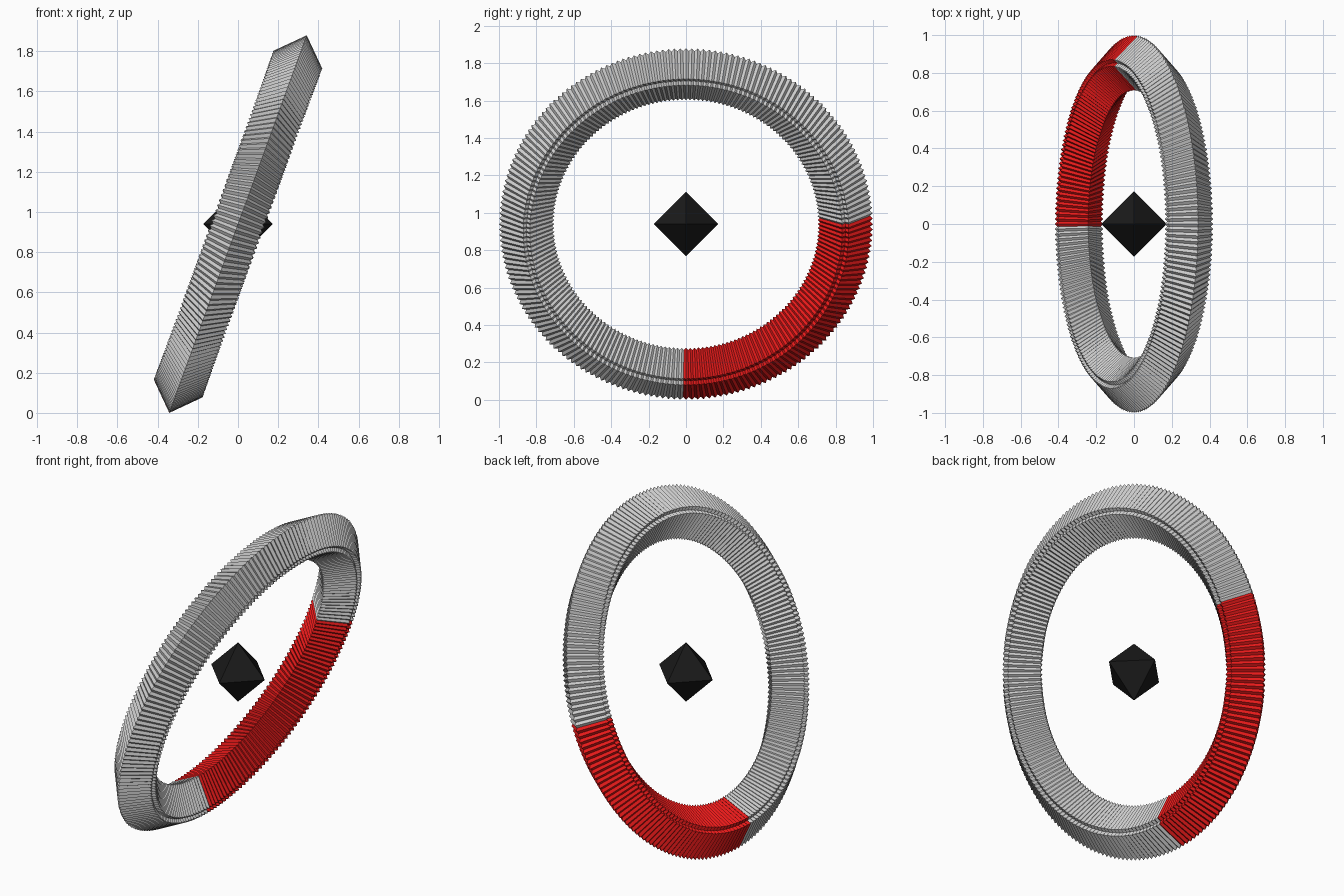
import bpy, bmesh
from math import radians, cos
from mathutils import Matrix, Vector

cube = bpy.data.objects.get("Cube")
if cube:
    bpy.data.objects.remove(cube, do_unlink=True)

TILT = radians(20)
COUNT = 200            # studs around the ring
RED_COUNT = 52         # studs in the coloured arc
STUD = 0.13            # stud half-size
RADII = (0.87, 0.835)  # two interlocking rows of studs
HEIGHT = cos(TILT)     # ring centre above the floor


def material(name, color):
    mat = bpy.data.materials.new(name)
    mat.use_nodes = True
    mat.diffuse_color = color
    mat.node_tree.nodes["Principled BSDF"].inputs["Base Color"].default_value = color
    return mat


def add_octahedron(bm, size, matrix):
    axes = [Vector(row) for row in Matrix.Identity(3)]
    verts = [bm.verts.new(matrix @ (axis * size * sign))
             for axis in axes for sign in (1, -1)]
    bmesh.ops.convex_hull(bm, input=verts)


def make_object(name, bm, mat=None):
    bmesh.ops.recalc_face_normals(bm, faces=bm.faces)
    mesh = bpy.data.meshes.new(name)
    bm.to_mesh(mesh)
    bm.free()
    obj = bpy.data.objects.new(name, mesh)
    bpy.context.collection.objects.link(obj)
    if mat:
        mesh.materials.append(mat)
    return obj


def make_arc(name, first, last, mat=None):
    # Overlapping octahedra, counted from the lowest point towards the back
    bm = bmesh.new()
    for i in range(first, last):
        turn = Matrix.Rotation(radians(360 * i / COUNT), 4, 'X')
        for radius in RADII:
            add_octahedron(bm, STUD, turn @ Matrix.Translation((0, 0, -radius)))
    obj = make_object(name, bm, mat)
    obj.location.z = HEIGHT
    obj.rotation_euler.y = TILT
    return obj


# Tilted ring: coloured quarter and plain remainder
make_arc("red_arc", 0, RED_COUNT, material("red", (0.8, 0.01, 0.01, 1)))
make_arc("grey_arc", RED_COUNT, COUNT)

# Floating centre piece
core = bmesh.new()
add_octahedron(core, 0.173, Matrix.Identity(4))
make_object("core", core, material("black", (0.01, 0.01, 0.01, 1))).location.z = HEIGHT
